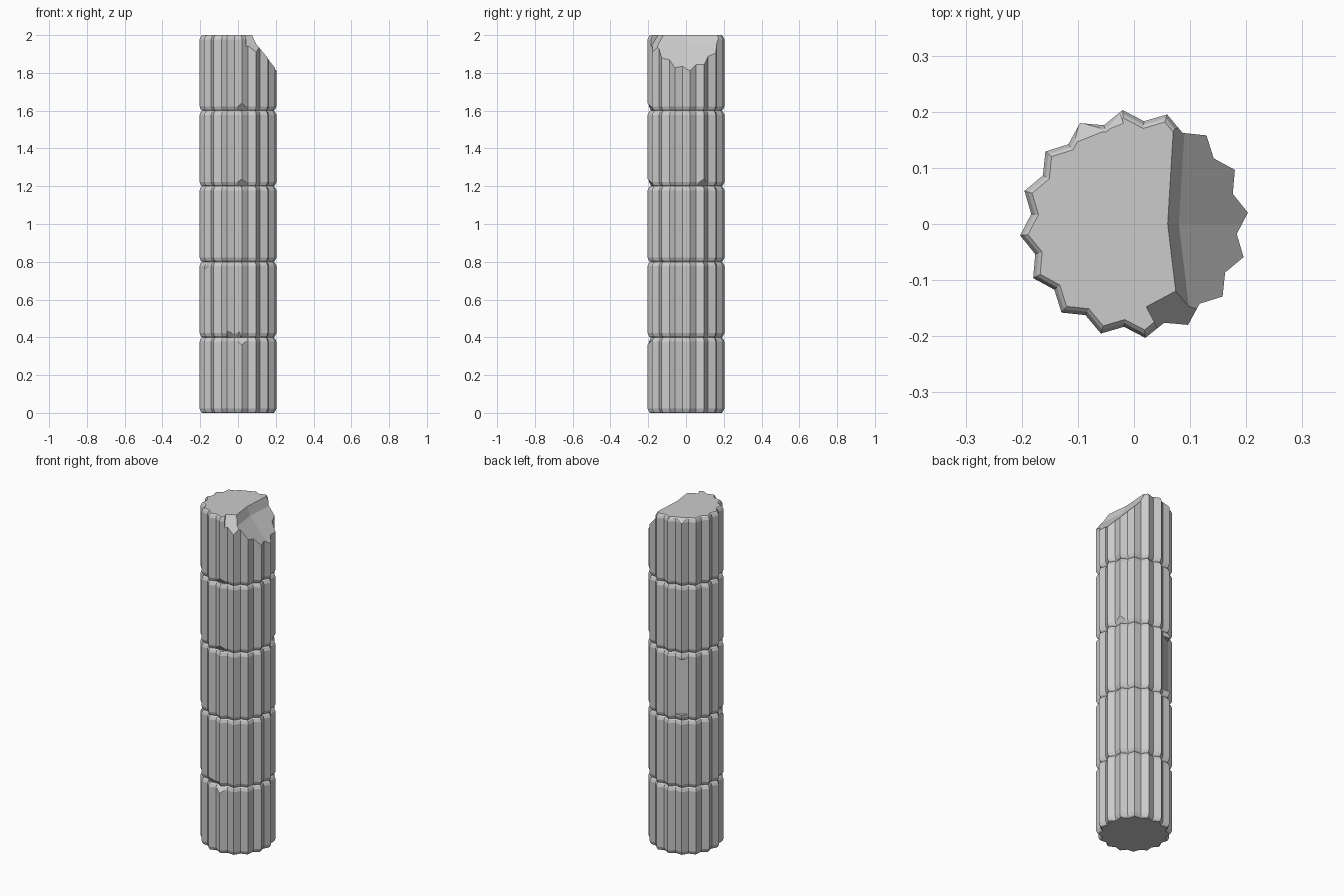
import bpy, bmesh, math
from mathutils import Vector, Matrix

if "Cube" in bpy.data.objects:
    bpy.data.objects.remove(bpy.data.objects["Cube"])

FLUTES = 16
PHASE = math.radians(5.7)      # angle of the first ridge
R_RIDGE, R_VALLEY = 0.204, 0.184
DRUM_H = 0.4


def finish(bm, name):
    bmesh.ops.recalc_face_normals(bm, faces=bm.faces)
    mesh = bpy.data.meshes.new(name)
    bm.to_mesh(mesh)
    bm.free()
    ob = bpy.data.objects.new(name, mesh)
    bpy.context.collection.objects.link(ob)
    return ob


def drum(name, z0):
    """One fluted drum with softened rims and fanned caps."""
    bm = bmesh.new()
    half = [(0.0, 0.93), (0.006, 0.965), (0.022, 1.0)]
    profile = half + [(DRUM_H - z, s) for z, s in reversed(half)]
    n = FLUTES * 2
    rings = []
    for z, s in profile:
        ring = []
        for i in range(n):
            a = PHASE + math.tau * i / n
            r = s * (R_VALLEY if i % 2 else R_RIDGE)
            ring.append(bm.verts.new((r * math.cos(a), r * math.sin(a), z0 + z)))
        rings.append(ring)
    for lo, hi in zip(rings, rings[1:]):
        for i in range(n):
            j = (i + 1) % n
            bm.faces.new((lo[i], lo[j], hi[j], hi[i]))
    for ring, z in ((rings[0], z0), (rings[-1], z0 + DRUM_H)):
        c = bm.verts.new((0, 0, z))
        for i in range(n):
            bm.faces.new((ring[i], ring[(i + 1) % n], c))
    return finish(bm, name)


def carve(target, cutter):
    """Subtract the cutter from the target and throw the cutter away."""
    cutter.hide_render = True
    mod = target.modifiers.new("carve", 'BOOLEAN')
    mod.operation, mod.solver, mod.object = 'DIFFERENCE', 'EXACT', cutter
    bpy.context.view_layer.objects.active = target
    bpy.ops.object.modifier_apply(modifier=mod.name)
    bpy.data.objects.remove(cutter)


def chip(target, deg, radius, z, tilt, width, height):
    """Flat cut: its face centre is at (deg, radius, z), tilted up by tilt."""
    bm = bmesh.new()
    bmesh.ops.create_cube(bm, size=1)
    m = (Matrix.Translation(Vector((0, 0, z)))
         @ Matrix.Rotation(math.radians(deg), 4, 'Z')
         @ Matrix.Translation(Vector((radius, 0, 0)))
         @ Matrix.Rotation(math.radians(-tilt), 4, 'Y')
         @ Matrix.Translation(Vector((0.1, 0, 0)))
         @ Matrix.Diagonal((0.2, width, height, 1)))
    bmesh.ops.transform(bm, matrix=m, verts=bm.verts)
    carve(target, finish(bm, "chip_cutter"))


# column drums
drums = [drum(f"column_drum_{i + 1}", i * DRUM_H) for i in range(5)]

# big break on the top drum
bm = bmesh.new()
section = [(0.02, 2.1), (0.06, 2.0), (0.08, 1.95), (0.14, 1.885), (0.3, 1.70), (0.3, 2.1)]
for y, dx in ((-0.25, 0.03), (0.0, 0.0), (0.25, 0.015)):
    for x, z in section:
        bm.verts.new((x + dx, y, z))
bmesh.ops.convex_hull(bm, input=bm.verts)
carve(drums[4], finish(bm, "break_cutter"))

# chipped rims on the top drum
chip(drums[4], -62, 0.165, 1.965, 35, 0.10, 0.3)
chip(drums[4], 112, 0.183, 1.992, 50, 0.10, 0.2)

# ridge worn flat on the middle drum
chip(drums[2], 118.2, 0.183, 1.0, 0, 0.085, 0.33)

# small chips along the drum joints
for k, deg, top in ((0, -84, True), (1, -97, False), (1, 208, True),
                    (3, -84, False), (3, 28, False), (4, -84, False)):
    z = k * DRUM_H + (DRUM_H - 0.02 if top else 0.02)
    chip(drums[k], deg, 0.188, z, 40 if top else -40, 0.07, 0.12)
